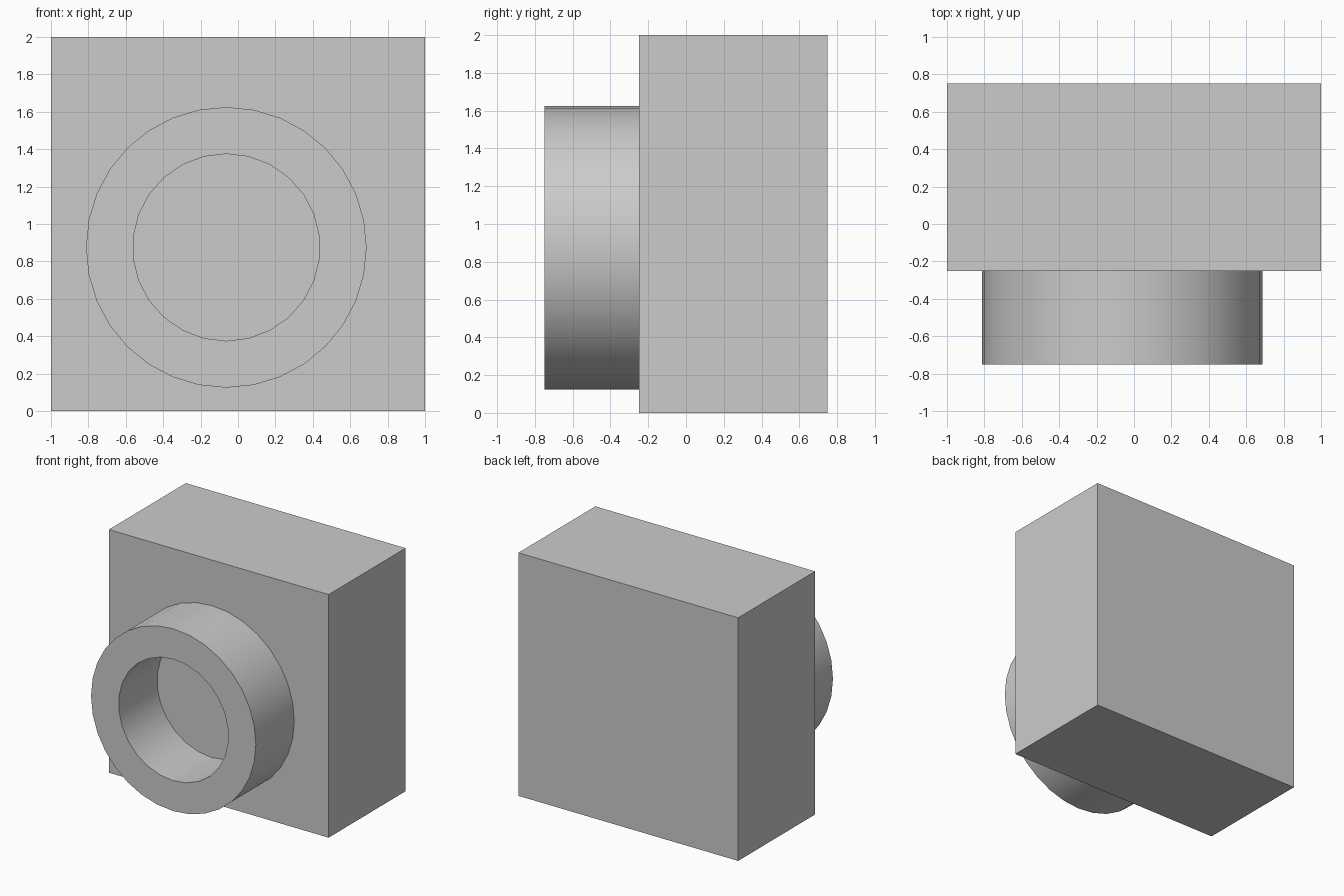
import bpy
from math import pi

if "Cube" in bpy.data.objects:
    bpy.data.objects.remove(bpy.data.objects["Cube"], do_unlink=True)

grey = bpy.data.materials.new("plain_grey")
grey.use_nodes = True
colour = (0.6, 0.6, 0.6, 1)
grey.diffuse_color = colour
grey.node_tree.nodes["Principled BSDF"].inputs["Base Color"].default_value = colour


def cylinder(name, sides, radius, depth):
    """Cylinder lying along y, centred on the collar axis."""
    bpy.ops.mesh.primitive_cylinder_add(
        vertices=sides, radius=radius, depth=depth,
        location=(-0.0625, -0.5, 0.875), rotation=(pi / 2, 0, 0))
    obj = bpy.context.object
    obj.name = name
    obj.data.materials.append(grey)
    return obj


# Rectangular block
bpy.ops.mesh.primitive_cube_add(size=1, location=(0, 0.25, 1))
block = bpy.context.object
block.name = "block"
block.scale = (2, 1, 2)
block.data.materials.append(grey)

# Round collar on the front, bored through to the block face
bore = cylinder("bore_cutter", 26, 0.5, 0.7)
bore.hide_render = True
collar = cylinder("collar", 32, 0.75, 0.5)
cut = collar.modifiers.new("bore", "BOOLEAN")
cut.operation = "DIFFERENCE"
cut.solver = "EXACT"
cut.object = bore
bpy.ops.object.modifier_apply(modifier=cut.name)
bpy.data.objects.remove(bore, do_unlink=True)
bpy.ops.object.shade_smooth_by_angle(angle=pi / 6)
